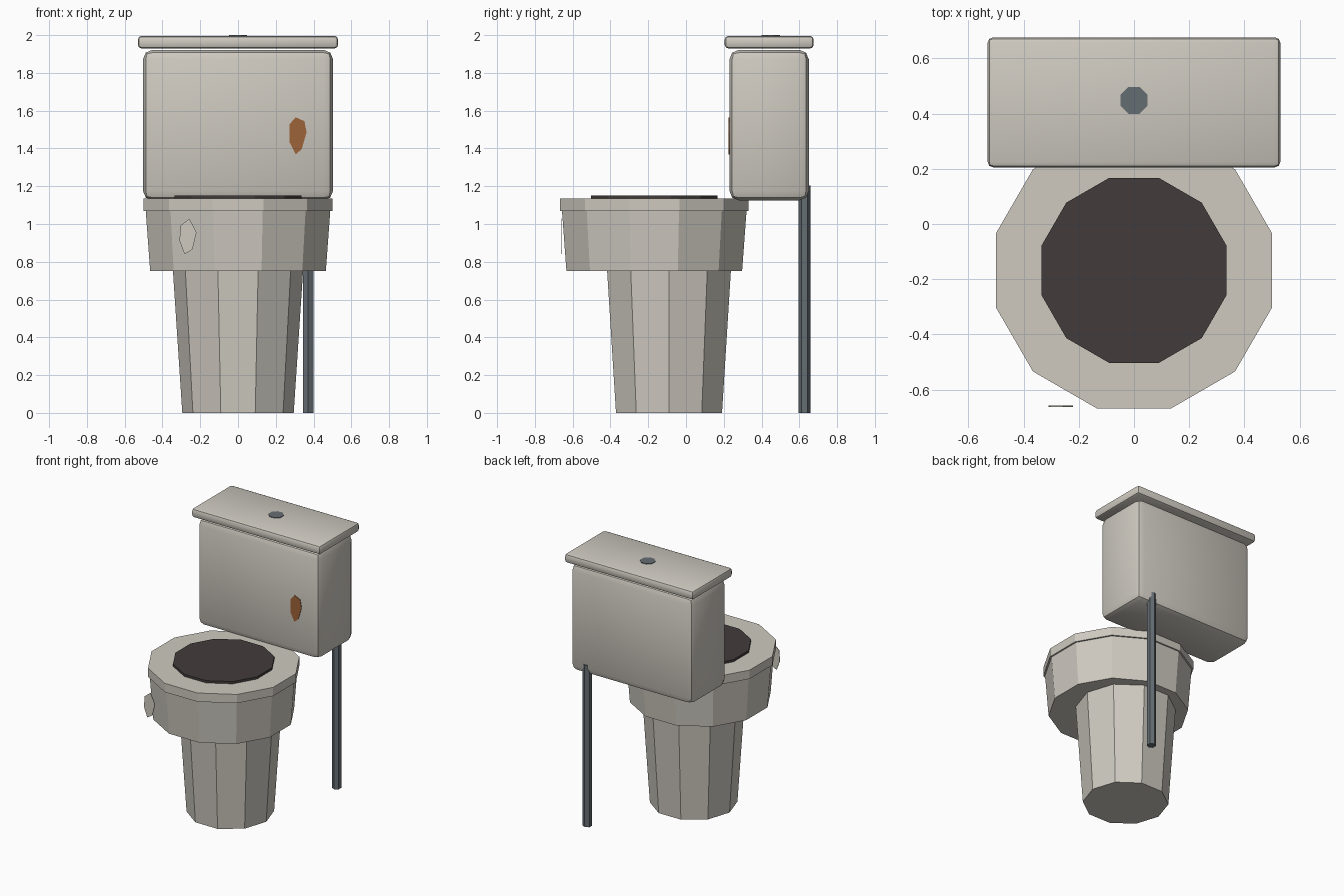
import bpy, bmesh, math

if "Cube" in bpy.data.objects:
    bpy.data.objects.remove(bpy.data.objects["Cube"])


def material(name, rgb):
    m = bpy.data.materials.new(name)
    m.diffuse_color = (*rgb, 1)
    m.use_nodes = True
    m.node_tree.nodes["Principled BSDF"].inputs["Base Color"].default_value = m.diffuse_color
    return m


porcelain = material("porcelain", (0.62, 0.59, 0.53))
dark = material("dark_plastic", (0.055, 0.045, 0.044))
metal = material("dull_metal", (0.13, 0.153, 0.171))
rust = material("rust", (0.34, 0.125, 0.041))


def finish(name, bm, mat):
    bmesh.ops.recalc_face_normals(bm, faces=bm.faces)
    me = bpy.data.meshes.new(name)
    bm.to_mesh(me)
    bm.free()
    ob = bpy.data.objects.new(name, me)
    bpy.context.collection.objects.link(ob)
    me.materials.append(mat)
    return ob


def prism(name, mat, sides, x, y, z0, z1, r0, r1, turn):
    """Straight or tapered prism with circumradius r0 at z0 and r1 at z1."""
    bm = bmesh.new()
    rings = []
    for z, r in ((z0, r0), (z1, r1)):
        rings.append([bm.verts.new((x + r * math.cos(turn + i * math.tau / sides),
                                    y + r * math.sin(turn + i * math.tau / sides), z))
                      for i in range(sides)])
    bm.faces.new(rings[0][::-1])
    bm.faces.new(rings[1])
    for i in range(sides):
        j = (i + 1) % sides
        bm.faces.new((rings[0][i], rings[0][j], rings[1][j], rings[1][i]))
    return finish(name, bm, mat)


def rounded_box(name, mat, lo, hi, radius):
    bm = bmesh.new()
    bmesh.ops.create_cube(bm, size=1)
    for v in bm.verts:
        v.co = [(a + b) / 2 + c * (b - a) for a, b, c in zip(lo, hi, v.co)]
    bmesh.ops.bevel(bm, geom=bm.edges[:], offset=radius, segments=2,
                    profile=0.5, affect='EDGES')
    ob = finish(name, bm, mat)
    bpy.ops.object.select_all(action='DESELECT')
    ob.select_set(True)
    bpy.context.view_layer.objects.active = ob
    bpy.ops.object.shade_smooth_by_angle(angle=math.radians(30))
    return ob


def plate(name, mat, outline, y, depth):
    """Thin upright plate from an (x, z) outline."""
    bm = bmesh.new()
    face = bm.faces.new([bm.verts.new((x, y, z)) for x, z in outline])
    ext = bmesh.ops.extrude_face_region(bm, geom=[face])
    for v in ext["geom"]:
        if isinstance(v, bmesh.types.BMVert):
            v.co.y += depth
    return finish(name, bm, mat)


# Bowl parts share twelve sides with a flat side to the front
D15 = math.radians(15)
K = 1 / math.cos(D15)
BOWL_Y = -0.168
prism("pedestal", porcelain, 10, 0, -0.09, 0, 0.76, 0.295, 0.345, 0)
prism("bowl", porcelain, 12, 0, BOWL_Y, 0.75, 1.09, 0.465 * K, 0.49 * K, D15)
prism("rim", porcelain, 12, 0, BOWL_Y, 1.07, 1.135, 0.5 * K, 0.5 * K, D15)
prism("seat_opening", dark, 12, 0, BOWL_Y, 1.12, 1.152, 0.335 * K, 0.335 * K, D15)

# Tank, lid and flush button
rounded_box("tank", porcelain, (-0.503, 0.23, 1.125), (0.503, 0.65, 1.922), 0.05)
rounded_box("tank_lid", porcelain, (-0.53, 0.205, 1.929), (0.53, 0.676, 1.996), 0.02)
prism("flush_button", metal, 8, 0, 0.448, 1.98, 2.0, 0.053, 0.053, math.pi / 8)

# Water pipe behind the bowl
prism("water_pipe", metal, 6, 0.371, 0.628, 0, 1.203, 0.032, 0.032, math.pi / 2)

# Rust stain on the tank and loose chip by the bowl
plate("rust_stain", rust,
      [(0.305, 1.565), (0.352, 1.544), (0.363, 1.485), (0.337, 1.395),
       (0.305, 1.369), (0.273, 1.432), (0.273, 1.528)], 0.226, 0.006)
plate("chip", porcelain,
      [(-0.257, 1.028), (-0.22, 0.955), (-0.241, 0.865), (-0.283, 0.84),
       (-0.31, 0.912), (-0.304, 0.992)], -0.662, 0.004)
